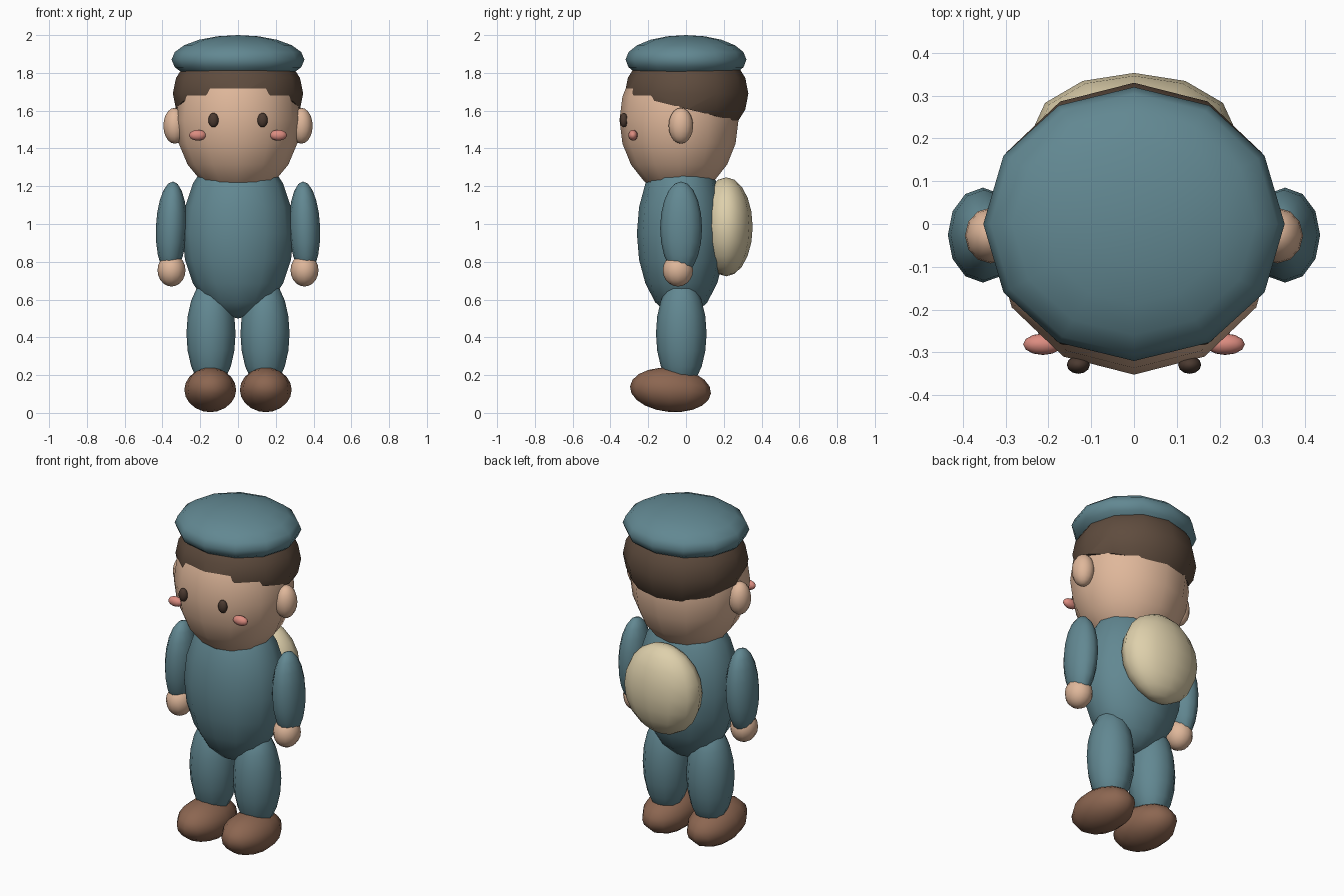
import bpy
import bmesh
from math import radians
from mathutils import Vector, Matrix

cube = bpy.data.objects.get("Cube")
if cube:
    bpy.data.objects.remove(cube, do_unlink=True)


def material(name, rgb):
    mat = bpy.data.materials.new(name)
    mat.use_nodes = True
    color = (*rgb, 1.0)
    mat.diffuse_color = color
    mat.node_tree.nodes["Principled BSDF"].inputs["Base Color"].default_value = color
    return mat


TEAL = material("teal cloth", (0.122, 0.246, 0.287))
SKIN = material("skin", (0.74, 0.475, 0.325))
HAIR = material("brown hair", (0.114, 0.072, 0.048))
LEATHER = material("shoe leather", (0.262, 0.133, 0.082))
CANVAS = material("cream canvas", (0.73, 0.63, 0.41))
BLUSH = material("cheek pink", (0.716, 0.262, 0.216))
DARK = material("eye brown", (0.07, 0.042, 0.03))


def ellipsoid(name, mat, center, radii, tilt=(0, 0), cut=None):
    """Low-poly ellipsoid; tilt is (x, y) in degrees, cut is (point, normal) of a trimmed side."""
    bm = bmesh.new()
    bmesh.ops.create_uvsphere(bm, u_segments=12, v_segments=10, radius=1)
    turn = Matrix.Rotation(radians(tilt[1]), 4, "Y") @ Matrix.Rotation(radians(tilt[0]), 4, "X")
    bm.transform(Matrix.Translation(center) @ turn @ Matrix.Diagonal((*radii, 1)))
    if cut:
        geom = bm.verts[:] + bm.edges[:] + bm.faces[:]
        result = bmesh.ops.bisect_plane(bm, geom=geom, plane_co=Vector(cut[0]),
                                        plane_no=Vector(cut[1]), clear_outer=True)
        rim = [e for e in result["geom_cut"] if isinstance(e, bmesh.types.BMEdge)]
        bmesh.ops.contextual_create(bm, geom=rim)
    bmesh.ops.recalc_face_normals(bm, faces=bm.faces[:])
    mesh = bpy.data.meshes.new(name)
    bm.to_mesh(mesh)
    bm.free()
    mesh.materials.append(mat)
    obj = bpy.data.objects.new(name, mesh)
    bpy.context.collection.objects.link(obj)
    bpy.ops.object.select_all(action="DESELECT")
    obj.select_set(True)
    bpy.context.view_layer.objects.active = obj
    bpy.ops.object.shade_smooth_by_angle(angle=radians(55))
    return obj


def pair(name, mat, center, radii, tilt=(0, 0)):
    """Mirrored left and right parts."""
    for side, sign in (("left", 1), ("right", -1)):
        ellipsoid(f"{side}_{name}", mat, (sign * center[0], center[1], center[2]),
                  radii, (tilt[0], sign * tilt[1]))


# Body and backpack
ellipsoid("torso", TEAL, (0, -0.025, 0.95), (0.295, 0.235, 0.45))
ellipsoid("backpack", CANVAS, (0, 0.213, 0.985), (0.24, 0.14, 0.262))

# Head, hair trimmed along a sloping hairline, and cap
ellipsoid("head", SKIN, (0, -0.037, 1.55), (0.33, 0.315, 0.4))
ellipsoid("hair", HAIR, (0, 0.003, 1.69), (0.345, 0.327, 0.27),
          cut=((0, 0, 1.61), (0, -0.25, -1)))
ellipsoid("beret", TEAL, (0, 0, 1.87), (0.352, 0.32, 0.13))

# Face
pair("ear", SKIN, (0.335, -0.027, 1.52), (0.06, 0.065, 0.095))
pair("eye", DARK, (0.13, -0.329, 1.55), (0.027, 0.021, 0.038))
pair("cheek", BLUSH, (0.213, -0.281, 1.47), (0.046, 0.025, 0.028))

# Limbs
pair("arm", TEAL, (0.353, -0.026, 0.978), (0.082, 0.111, 0.247), tilt=(0, -2))
pair("hand", SKIN, (0.352, -0.043, 0.755), (0.074, 0.08, 0.086))
pair("leg", TEAL, (0.143, -0.025, 0.42), (0.13, 0.134, 0.295))
pair("shoe", LEATHER, (0.147, -0.082, 0.122), (0.137, 0.215, 0.117), tilt=(-5, 0))
